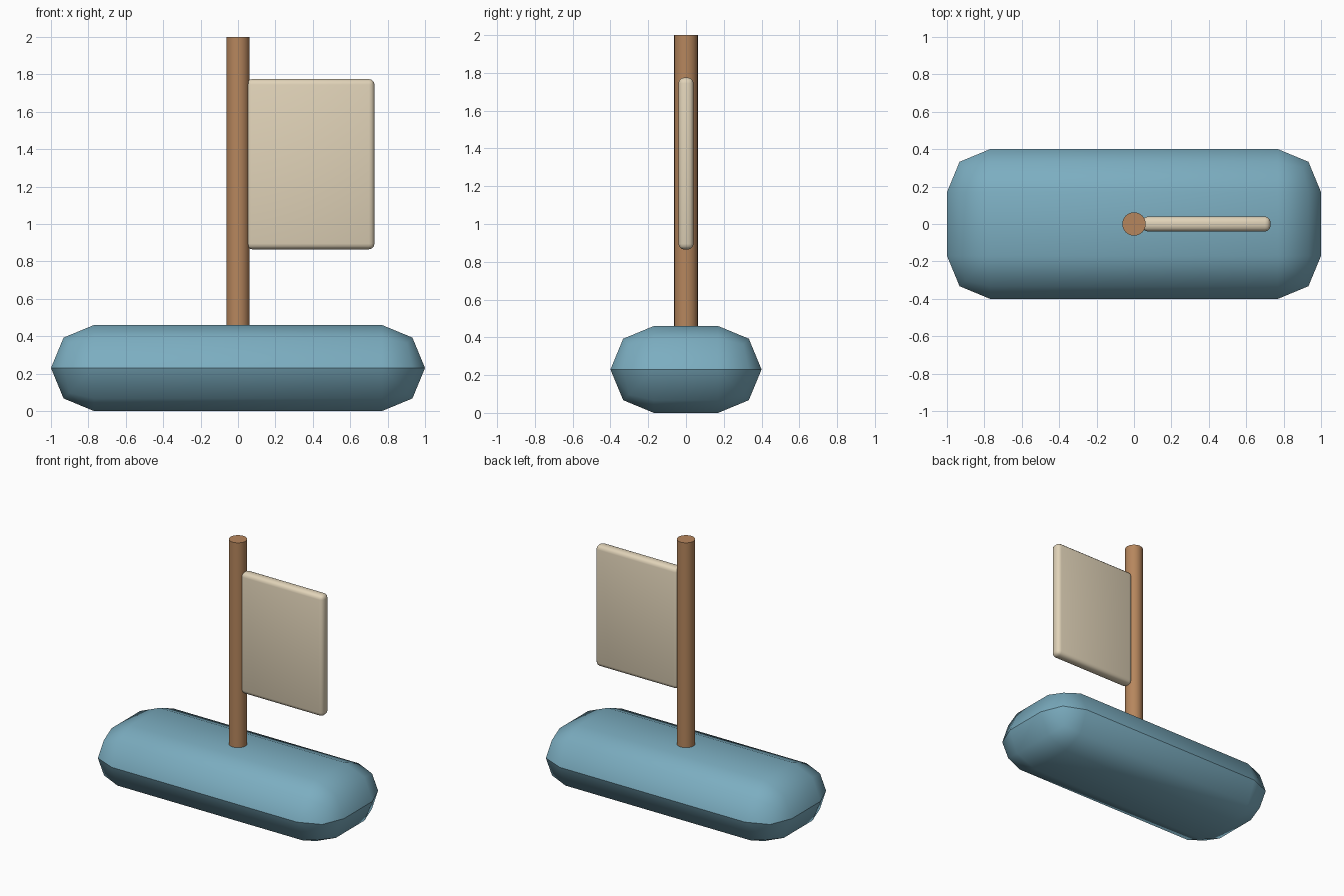
import bpy
import bmesh
from mathutils import Matrix, Vector

cube = bpy.data.objects.get("Cube")
if cube:
    bpy.data.objects.remove(cube, do_unlink=True)


def material(name, color):
    mat = bpy.data.materials.new(name)
    mat.use_nodes = True
    mat.diffuse_color = (*color, 1)
    mat.node_tree.nodes["Principled BSDF"].inputs["Base Color"].default_value = (*color, 1)
    return mat


def finish(name, bm, mat):
    mesh = bpy.data.meshes.new(name)
    bm.to_mesh(mesh)
    bm.free()
    mesh.materials.append(mat)
    obj = bpy.data.objects.new(name, mesh)
    bpy.context.collection.objects.link(obj)
    return obj


def rounded_box(name, low, high, radius, segments, mat, seam=None):
    """Box with rounded edges and an optional hard seam at one height."""
    low, high = Vector(low), Vector(high)
    bm = bmesh.new()
    bmesh.ops.create_cube(bm, size=1, matrix=Matrix.Translation((low + high) / 2)
                          @ Matrix.Diagonal((*(high - low), 1)))
    bmesh.ops.bevel(bm, geom=bm.edges[:], offset=radius, segments=segments,
                    profile=0.5, affect='EDGES', clamp_overlap=True)
    bmesh.ops.remove_doubles(bm, verts=bm.verts[:], dist=0.002)
    for face in bm.faces:
        face.smooth = True
    if seam is not None:
        for edge in bm.edges:
            if all(abs(v.co.z - seam) < 0.005 for v in edge.verts):
                edge.smooth = False
    return finish(name, bm, mat)


blue = material("hull blue", (0.20, 0.42, 0.53))
brown = material("mast wood", (0.47, 0.24, 0.11))
cream = material("sail cream", (0.75, 0.65, 0.48))

# Hull: pillow-shaped block with a crease around its middle
rounded_box("hull", (-1, -0.4, 0), (1, 0.4, 0.46), 0.23, 2, blue, seam=0.23)

# Mast: round pole standing on the hull
bm = bmesh.new()
bmesh.ops.create_cone(bm, cap_ends=True, segments=24, radius1=0.0625, radius2=0.0625,
                      depth=1.56, matrix=Matrix.Translation((0, 0, 1.22)))
for face in bm.faces:
    face.smooth = abs(face.normal.z) < 0.5
finish("mast", bm, brown)

# Sail: thin panel on the left of the mast
rounded_box("sail", (0.045, -0.04, 0.865), (0.73, 0.04, 1.775), 0.03, 3, cream)
